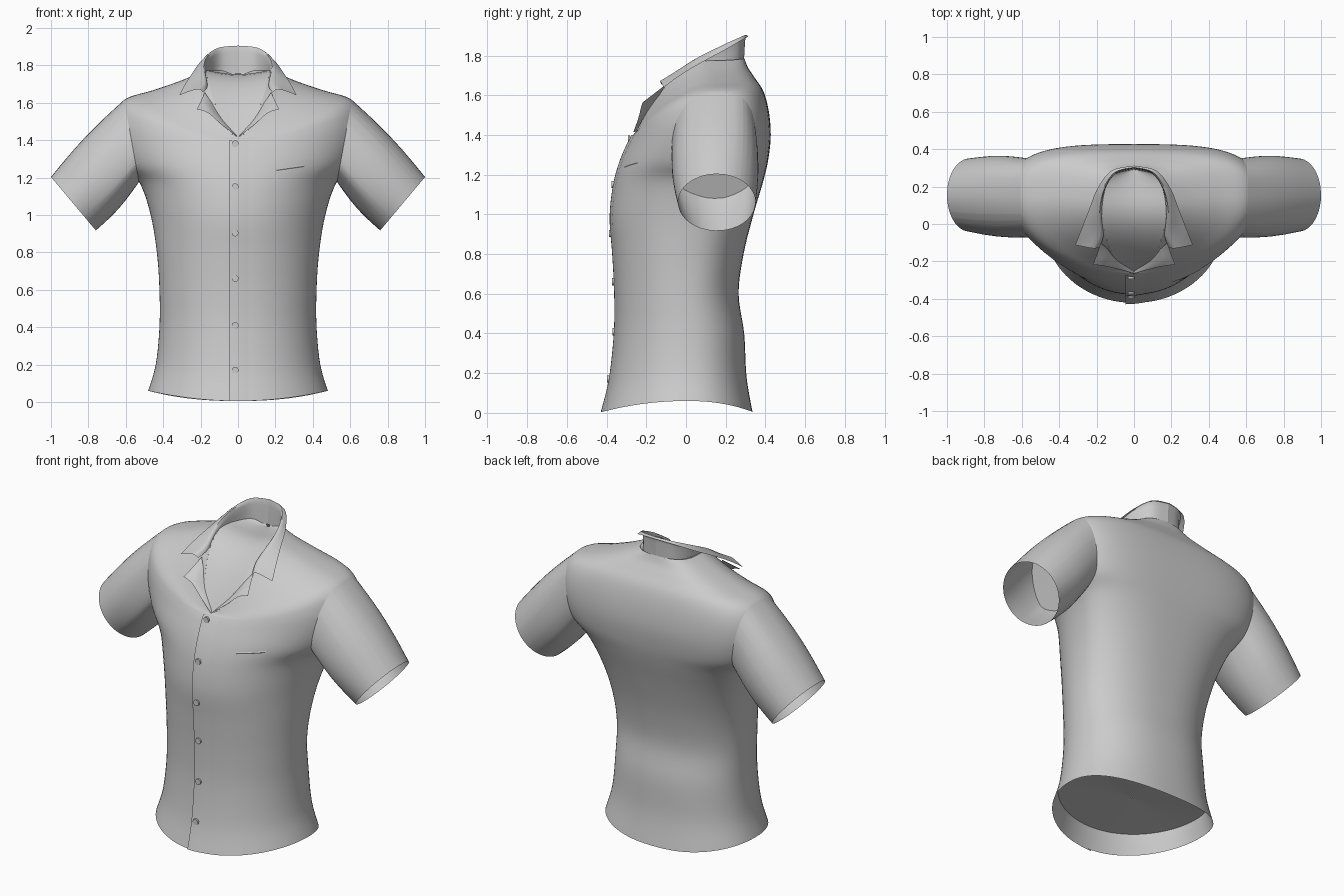
import bpy, bmesh, math
from mathutils import Vector

if "Cube" in bpy.data.objects:
    bpy.data.objects.remove(bpy.data.objects["Cube"])

# Torso rings: side (x, y, z), front (y, z), back (y, z), back squareness
RINGS = [
    (.480, .00, .06, -.422, .005, .335, .005, 2.3),
    (.440, .00, .20, -.382, .17, .305, .18, 2.3),
    (.420, .00, .40, -.357, .40, .293, .40, 2.3),
    (.420, .00, .60, -.355, .60, .265, .60, 2.3),
    (.434, .02, .80, -.365, .80, .290, .80, 2.4),
    (.467, .08, 1.0, -.378, .98, .340, 1.0, 2.5),
    (.525, .14, 1.17, -.362, 1.14, .390, 1.17, 2.7),
    (.610, .15, 1.27, -.330, 1.26, .415, 1.28, 3.1),
    (.655, .15, 1.40, -.288, 1.36, .427, 1.40, 3.2),
    (.655, .15, 1.53, -.266, 1.40, .417, 1.52, 3.2),
    (.605, .15, 1.618, -.257, 1.41, .390, 1.62, 3.0),
    (.450, .15, 1.668, -.253, 1.415, .345, 1.69, 2.8),
    (.300, .14, 1.72, -.251, 1.418, .312, 1.74, 2.6),
    (.175, .12, 1.775, -.250, 1.42, .294, 1.785, 2.6)]


def spline(pts, t):
    """Catmull-Rom value at t in 0..len-1"""
    n = len(pts) - 1
    i = min(int(t), n - 1)
    f = t - i
    a, b, c, d = (pts[max(0, min(n, j))] for j in (i - 1, i, i + 1, i + 2))
    return [.5 * (2 * q + (r - p) * f + (2 * p - 5 * q + 4 * r - s) * f * f
                  + (3 * q - p - 3 * r + s) * f ** 3) for p, q, r, s in zip(a, b, c, d)]


def torso(v, ang, off=0.0):
    """Point on the torso surface"""
    xs, ys, zs, yf, zf, yb, zb, ex = spline(RINGS, v)
    c, s = math.cos(ang), math.sin(ang)
    y1, z1, e = (yb, zb, 2 / ex) if s > 0 else (yf, zf, 1)
    x = xs * math.copysign(abs(c) ** e, c)
    return Vector((x + off * c, ys + (y1 - ys) * abs(s) ** e + off * s, zs + (z1 - zs) * s * s))


def front(v, x, off=0.0):
    return torso(v, -math.acos(x / spline(RINGS, v)[0]), off)


def grid(rows, closed=False):
    bm = bmesh.new()
    vs = [[bm.verts.new(p) for p in r] for r in rows]
    n = len(vs[0])
    for a, b in zip(vs, vs[1:]):
        for j in range(n if closed else n - 1):
            k = (j + 1) % n
            bm.faces.new((a[j], a[k], b[k], b[j]))
    return bm


def finish(name, bm, angle=50):
    me = bpy.data.meshes.new(name)
    bm.to_mesh(me)
    bm.free()
    ob = bpy.data.objects.new(name, me)
    bpy.context.collection.objects.link(ob)
    bpy.ops.object.select_all(action='DESELECT')
    ob.select_set(True)
    bpy.context.view_layer.objects.active = ob
    bpy.ops.object.shade_smooth_by_angle(angle=math.radians(angle))
    return ob


def both_sides(name, rows, closed=False):
    finish(name + "_left", grid(rows, closed))
    finish(name + "_right", grid([[Vector((-p[0], p[1], p[2])) for p in r][::-1] for r in rows], closed))


def disc(loop):
    """Rows closing a loop towards its middle"""
    mid = sum(loop, Vector()) / len(loop)
    return [[p.lerp(mid, t) for p in loop] for t in (0, .33, .66, .995)]


# Torso, with the armholes sliced open
N, SUB = 80, 5
bm = grid([[torso(i / SUB, 2 * math.pi * j / N) for j in range(N)]
           for i in range((len(RINGS) - 1) * SUB + 1)], True)
hole = []
for sx in (1, -1):
    co, no = Vector((.57 * sx, 0, 1.4)), Vector((.44 * sx, 0, -.08)).normalized()
    faces = [f for f in bm.faces if f.calc_center_median().z > 1.12 and f.calc_center_median().x * sx > .3]
    geom = set(faces)
    for f in faces:
        geom.update(f.edges)
        geom.update(f.verts)
    bmesh.ops.bisect_plane(bm, geom=list(geom), dist=1e-6, plane_co=co, plane_no=no, clear_outer=True)
    if sx == 1:
        hole = [v.co.copy() for v in bm.verts
                if v.is_boundary and abs((v.co - co).dot(no)) < 1e-4 and 1.1 < v.co.z < 1.68]
finish("shirt_body", bm)

# Sleeves run from the armhole loop to an oval cuff
def turn(p):
    return math.atan2((p.y - .15) / .21, (p.z - 1.4) / .22)

def cuff(p):
    a = turn(p)
    return Vector((.88 + .12 * math.cos(a), .155 + .195 * math.sin(a), 1.06 + .143 * math.cos(a)))

hole.sort(key=turn)
rows = []
for k in range(13):
    s = k / 12
    b = .014 * math.sin(math.pi * s)
    rows.append([p.lerp(cuff(p), s) + b * Vector((.6 * math.cos(turn(p)), math.sin(turn(p)),
                 .8 * math.cos(turn(p)))) for p in hole])
both_sides("sleeve", rows, True)

# Inner linings that close the sleeves, the hem and the neck
both_sides("sleeve_lining", disc(rows[4]), True)
finish("hem_lining", grid(disc([torso(.8, -2 * math.pi * j / N) for j in range(N)]), True))
neck = []
for i in range(25):
    a = math.radians(85 - 173 * i / 24)
    l, r = torso(13, a), torso(13, math.pi - a)
    neck.append([l.lerp(r, j / 12) - Vector((0, 0, .045 * math.sin(math.pi * j / 12) * (1 - i / 24)))
                 for j in range(13)])
finish("neck_lining", grid(neck[::-1]))


def strip(lines, n, m):
    """Smooth surface through several guide lines"""
    out = []
    for i in range(n + 1):
        cross = [spline(l, i / n * (len(l) - 1)) for l in lines]
        out.append([Vector(spline(cross, j / m * (len(lines) - 1))) for j in range(m + 1)])
    return out


# Open collar: neck seam, roll line, outer edge
both_sides("collar", strip([
    [(0, .291, 1.755), (.10, .266, 1.757), (.155, .18, 1.76), (.17, .05, 1.745), (.163, -.06, 1.69), (.185, -.125, 1.655)],
    [(0, .300, 1.895), (.10, .272, 1.886), (.165, .17, 1.845), (.185, .05, 1.785), (.185, -.06, 1.715), (.22, -.13, 1.672)],
    [(0, .312, 1.895), (.12, .285, 1.88), (.195, .19, 1.825), (.243, .07, 1.76), (.282, -.03, 1.70), (.314, -.112, 1.64)]], 30, 8))

# Turned-back lapels
both_sides("lapel", strip([
    [(.178, -.10, 1.655), (.14, -.135, 1.60), (.07, -.195, 1.50), (0, -.255, 1.415)],
    [(.20, -.165, 1.605), (.155, -.19, 1.575), (.085, -.225, 1.495), (0, -.26, 1.415)],
    [(.22, -.217, 1.565), (.16, -.225, 1.545), (.09, -.24, 1.485), (0, -.265, 1.415)]], 18, 6))

# Front placket overlap
finish("placket", grid([[front(i / 6, -.045 + .1 * j / 6, .009 * (1 - j / 6)) for j in range(7)] for i in range(55)]))

# Chest pocket welt
finish("pocket_welt", grid([[torso(6.75 + .05 * i + .02 * j, -1.22 + .03 * j, .003 if i == 1 else 0)
                             for j in range(10)] for i in range(3)]))

# Buttons
for k, z in enumerate((1.38, 1.15, .905, .66, .41, .17)):
    v = min((i / 50 for i in range(460)), key=lambda t: abs(front(t, -.015).z - z))
    bpy.ops.mesh.primitive_cylinder_add(vertices=20, radius=.018, depth=.012, location=front(v, -.015, .009),
                                        rotation=(math.pi / 2, 0, 0))
    bpy.context.object.name = "button_%d" % (k + 1)
    bpy.ops.object.shade_smooth_by_angle(angle=math.radians(40))
